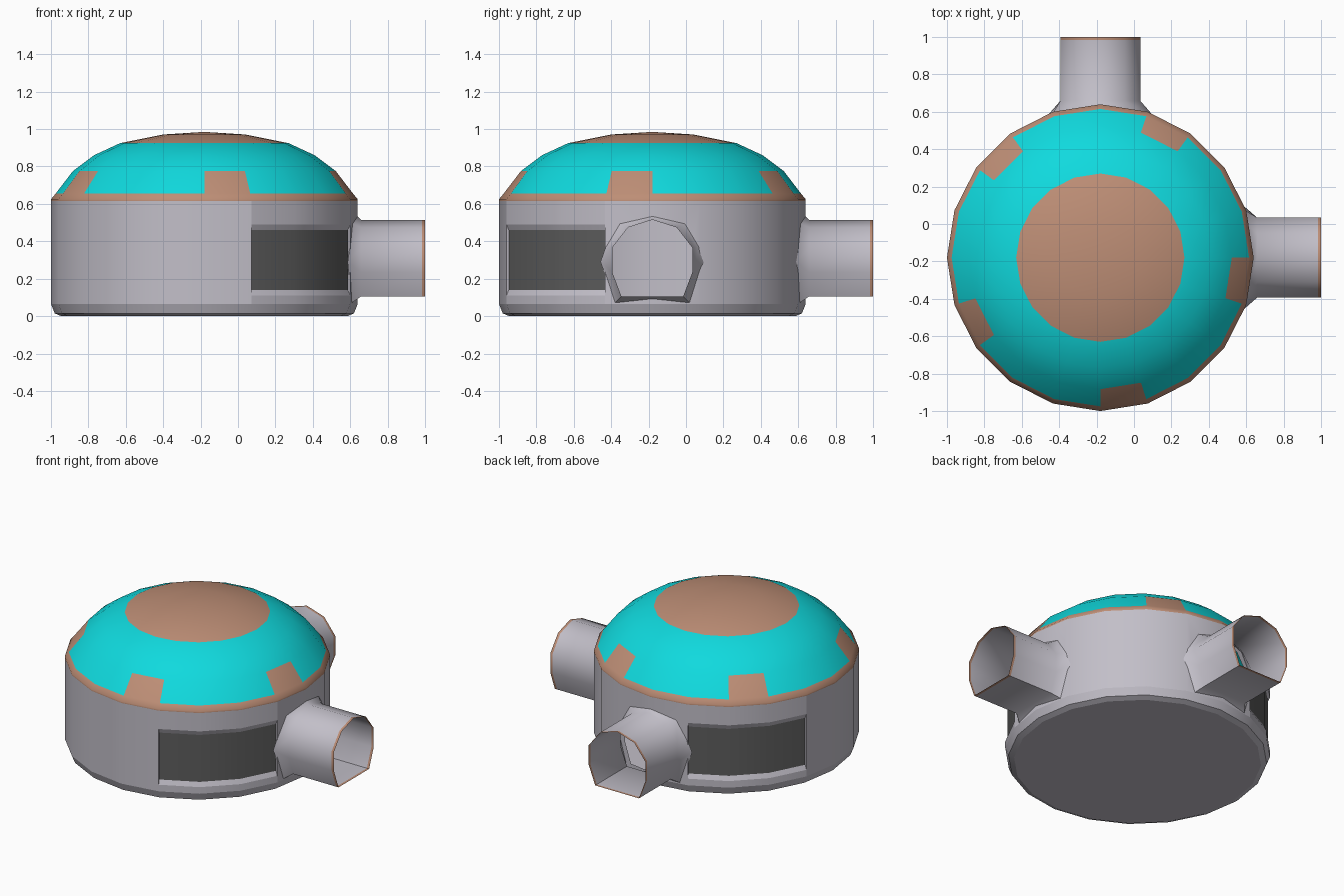
import bpy, bmesh, math
from math import sin, cos, tan, radians

if "Cube" in bpy.data.objects:
    bpy.data.objects.remove(bpy.data.objects["Cube"])

CX, CY, R, N = -0.18, -0.18, 0.82, 20
STEP = 2 * math.pi / N


def material(name, rgb):
    m = bpy.data.materials.new(name)
    m.diffuse_color = (*rgb, 1)
    m.use_nodes = True
    m.node_tree.nodes["Principled BSDF"].inputs["Base Color"].default_value = m.diffuse_color
    return m


GREY = material("light_grey", (0.54, 0.52, 0.58))
DARK = material("dark_grey", (0.11, 0.11, 0.11))
TEAL = material("teal", (0.005, 0.70, 0.73))
COPPER = material("copper", (0.51, 0.27, 0.18))


def ring_point(r, k, z):
    return (CX + r * cos(k * STEP), CY + r * sin(k * STEP), z)


def tube_point(axis, d, w, z):
    c, s = cos(axis), sin(axis)
    return (CX + d * c - w * s, CY + d * s + w * c, z)


class Part:
    def __init__(self):
        self.bm = bmesh.new()

    def face(self, points, mat=0):
        f = self.bm.faces.new([self.bm.verts.new(p) for p in points])
        f.material_index = mat

    def segment(self, profile, k, mats):
        # one wedge of a turned profile
        for (r0, z0), (r1, z1), m in zip(profile, profile[1:], mats):
            pts = [ring_point(r0, k, z0), ring_point(r0, k + 1, z0)]
            pts += ([ring_point(r1, k + 1, z1), ring_point(r1, k, z1)]
                    if r1 > 0 else [ring_point(0, k, z1)])
            self.face(pts, m)

    def loft(self, a, b, mat=0):
        for i in range(len(a)):
            j = (i + 1) % len(a)
            self.face([a[i], a[j], b[j], b[i]], mat)

    def finish(self, name, mats, angle):
        bm = self.bm
        bmesh.ops.remove_doubles(bm, verts=bm.verts, dist=0.0004)
        bmesh.ops.recalc_face_normals(bm, faces=bm.faces)
        me = bpy.data.meshes.new(name)
        bm.to_mesh(me)
        bm.free()
        for m in mats:
            me.materials.append(m)
        ob = bpy.data.objects.new(name, me)
        bpy.context.collection.objects.link(ob)
        bpy.ops.object.select_all(action='DESELECT')
        ob.select_set(True)
        bpy.context.view_layer.objects.active = ob
        bpy.ops.object.shade_smooth_by_angle(angle=radians(angle))


# Half outlines (offset, height) from top to bottom, flat underneath
TUBE = [(0, 0.515), (0.13, 0.474), (0.214, 0.366), (0.214, 0.234), (0.165, 0.105)]
FLANGE = [(0, 0.535), (0.175, 0.495), (0.25, 0.37), (0.277, 0.29), (0.2, 0.07)]


def surface(w):
    # distance of the faceted wall from the middle at a sideways offset
    edge = R * sin(STEP)
    return R - min(w, edge) * tan(STEP / 2) - max(0, w - edge) * tan(STEP * 1.5)


def outline(axis, half, depth):
    right = [tube_point(axis, depth(w), w, z) for w, z in half]
    left = [tube_point(axis, depth(w), -w, z) for w, z in half[:0:-1]]
    return right + left


# Body: wall with recessed windows and round openings for the tubes
Z0, Z1 = 0.065, 0.615
base = [(0.765, 0), (0.80, 0.015), (R, Z0)]
recess = [(R, 0.11), (R - 0.013, 0.14), (R - 0.013, 0.46), (R, 0.49)]
body = Part()
body.face([ring_point(base[0][0], k, 0) for k in range(N)])
for k in range(N):
    body.segment(base, k, (0, 0))
    if k in (6, 7, 8, 16, 17, 18):
        body.segment([(R, Z0)] + recess + [(R, Z1)], k, (0, 0, 1, 0, 0))
    elif k not in (19, 0, 4, 5):
        body.segment([(R, Z0), (R, Z1)], k, (0,))
for k in (6, 9, 16, 19):
    body.face([ring_point(r, k, z) for r, z in recess])
for axis in (0, math.pi / 2):
    edge = R * sin(STEP)
    for s in (1, -1):
        half = [(0, Z1), (edge, Z1), (edge, Z0), (0, Z0), (0, TUBE[-1][1])] + TUBE[::-1]
        body.face([tube_point(axis, surface(w), s * w, z) for w, z in half])
body.finish("body", [GREY, DARK], 20)

# Dome: copper rim, teal shell with five copper tabs, copper cap
dome_profile = [(R, 0.615), (R, 0.625), (0.795, 0.655), (0.703, 0.775), (0.59, 0.86),
                (0.45, 0.925), (0.22, 0.971), (0, 0.985)]
dome = Part()
for k in range(N):
    tab = 1 if k % 4 == 3 else 0
    dome.segment(dome_profile, k, (1, 1, tab, 0, 0, 1, 1))
dome.finish("dome", [TEAL, COPPER], 45)

# Side tubes with a sloping flange and a copper lip
for name, axis in (("right_tube", 0), ("back_tube", math.pi / 2)):
    tube = Part()
    rings = [outline(axis, TUBE, lambda w, d=d: d) for d in (0.838, 1.163, 1.18)]
    tube.loft(outline(axis, FLANGE, lambda w: surface(w) - 0.002), rings[0])
    tube.loft(rings[0], rings[1])
    tube.loft(rings[1], rings[2], 1)
    tube.finish(name, [GREY, COPPER], 40)
